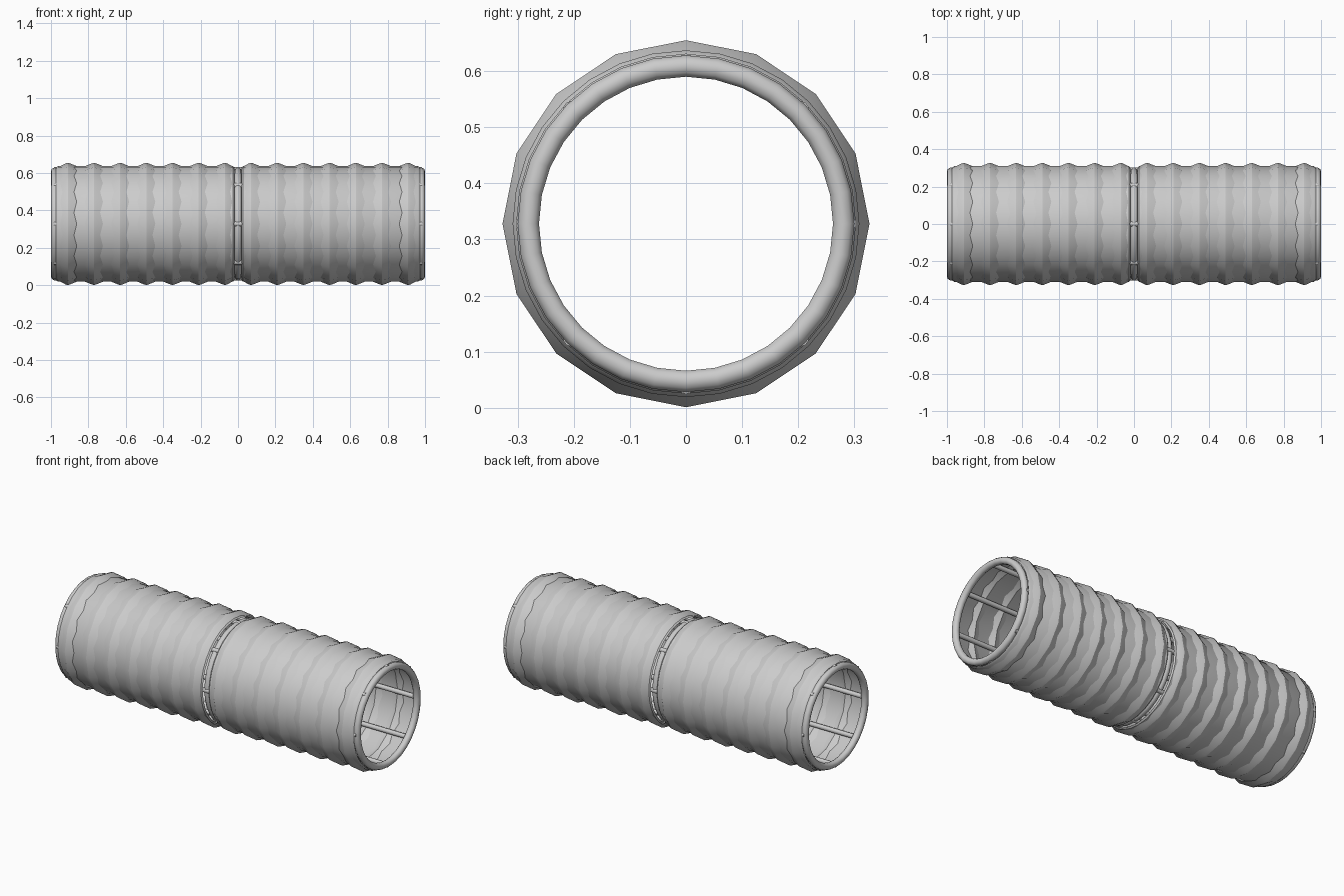
import bpy, bmesh, math
from mathutils import Vector

if "Cube" in bpy.data.objects:
    bpy.data.objects.remove(bpy.data.objects["Cube"])

CZ = 0.328          # tube axis height
PITCH = 0.14        # rib spacing


def finish(bm, name, angle=40):
    bmesh.ops.recalc_face_normals(bm, faces=bm.faces)
    me = bpy.data.meshes.new(name)
    bm.to_mesh(me)
    bm.free()
    ob = bpy.data.objects.new(name, me)
    bpy.context.collection.objects.link(ob)
    bpy.ops.object.select_all(action='DESELECT')
    ob.select_set(True)
    bpy.context.view_layer.objects.active = ob
    bpy.ops.object.shade_smooth_by_angle(angle=math.radians(angle))
    return ob


def lathe(name, profile, sides, closed=False, angle=40):
    """Spin (x, radius) points around the long axis."""
    bm = bmesh.new()
    loops = []
    for x, r in profile:
        loops.append([bm.verts.new((x, r * math.sin(2 * math.pi * k / sides),
                                    CZ + r * math.cos(2 * math.pi * k / sides)))
                      for k in range(sides)])
    pairs = list(zip(loops, loops[1:]))
    if closed:
        pairs.append((loops[-1], loops[0]))
    for a, b in pairs:
        for k in range(sides):
            j = (k + 1) % sides
            bm.faces.new((a[k], a[j], b[j], b[k]))
    return finish(bm, name, angle)


def ring(name, x, major, minor, sides=32, steps=10):
    prof = [(x + minor * math.cos(2 * math.pi * i / steps),
             major + minor * math.sin(2 * math.pi * i / steps)) for i in range(steps)]
    return lathe(name, prof, sides, closed=True)


# two sleeves, each a round skin with sixteen-sided ribs breaking through it
for label, s in (("left", -1), ("right", 1)):
    lathe(label + "_skin", [(s * 0.02, 0.302), (s * 0.028, 0.309),
                            (s * 0.962, 0.309), (s * 0.972, 0.302)], 32)
    prof = [(s * 0.022, 0.304)]
    for i in range(7):
        c = 0.07 + PITCH * i
        prof += [(s * (c - 0.012), 0.3235), (s * c, 0.327), (s * (c + 0.012), 0.3235)]
        prof.append((s * min(c + PITCH / 2, 0.968), 0.300))
    lathe(label + "_ribs", prof, 16, angle=30)

# end and centre hoops
for name, x in (("left_hoop", -0.98), ("centre_hoop", 0.0), ("right_hoop", 0.98)):
    ring(name, x, 0.281, 0.02)

# eight long rods joining the hoops
for i in range(8):
    a = i * math.pi / 4
    c = Vector((0, 0.29 * math.sin(a), CZ + 0.29 * math.cos(a)))
    bm = bmesh.new()
    bmesh.ops.create_cone(bm, cap_ends=True, segments=10, radius1=0.0135,
                          radius2=0.0135, depth=1.97)
    for v in bm.verts:
        v.co = Vector((v.co.z, v.co.x, v.co.y)) + c
    finish(bm, "rod_%d" % (i + 1))
